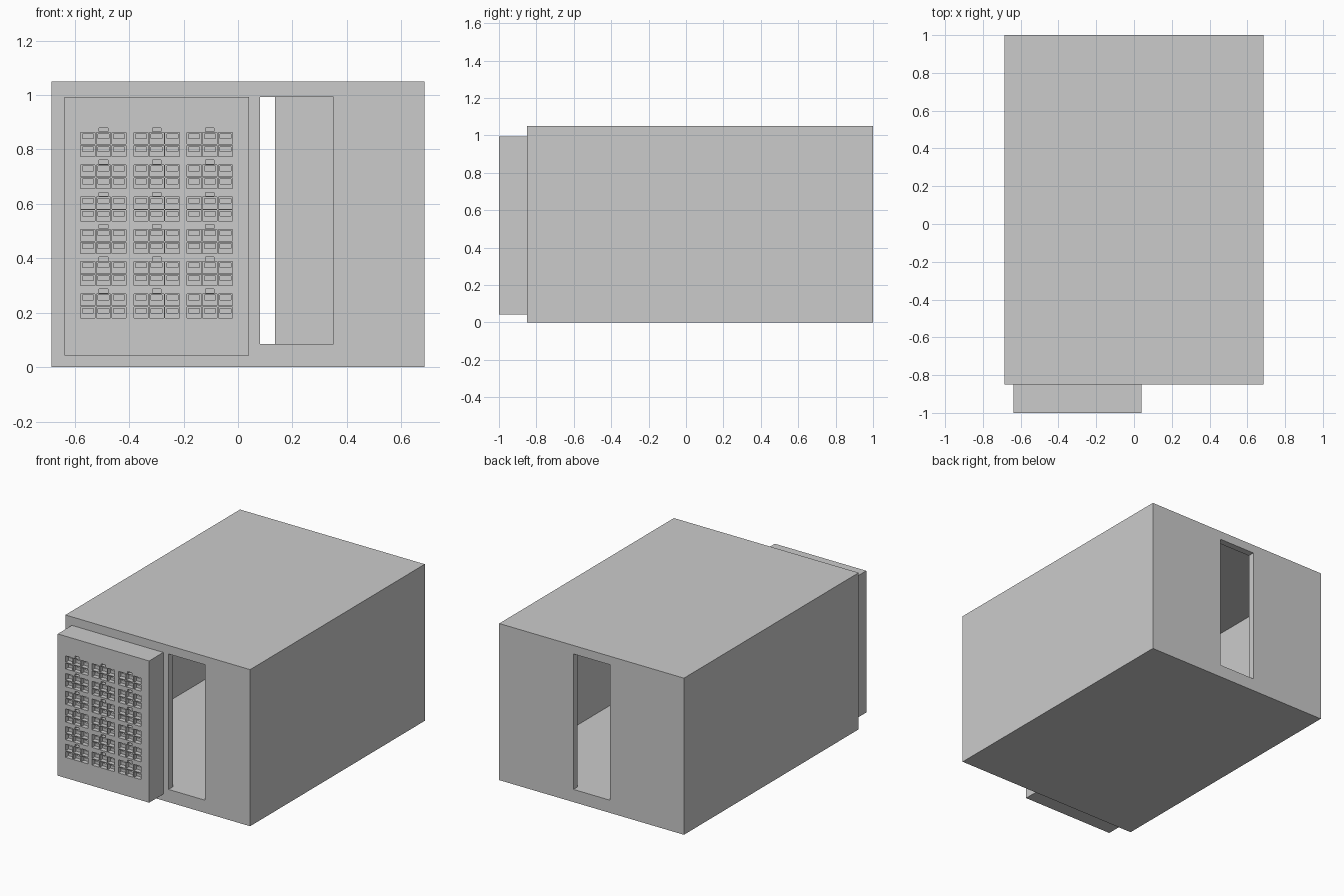
import bpy, bmesh
from mathutils import Vector

if "Cube" in bpy.data.objects:
    bpy.data.objects.remove(bpy.data.objects["Cube"])


def boxes(name, specs):
    """One mesh object made of boxes (x0, x1, y0, y1, z0, z1)."""
    bm = bmesh.new()
    for x0, x1, y0, y1, z0, z1 in specs:
        verts = bmesh.ops.create_cube(bm, size=1)["verts"]
        size = Vector((x1 - x0, y1 - y0, z1 - z0))
        bmesh.ops.scale(bm, vec=size, verts=verts)
        bmesh.ops.translate(bm, vec=((x0 + x1) / 2, (y0 + y1) / 2, (z0 + z1) / 2), verts=verts)
    mesh = bpy.data.meshes.new(name)
    bm.to_mesh(mesh)
    bm.free()
    obj = bpy.data.objects.new(name, mesh)
    bpy.context.collection.objects.link(obj)
    return obj


def cut(obj, name, specs):
    """Subtract boxes from obj and discard the cutter."""
    cutter = boxes(name, specs)
    cutter.hide_render = True
    mod = obj.modifiers.new(name, "BOOLEAN")
    mod.operation = "DIFFERENCE"
    mod.solver = "EXACT"
    mod.object = cutter
    bpy.context.view_layer.objects.active = obj
    bpy.ops.object.modifier_apply(modifier=name)
    bpy.data.objects.remove(cutter, do_unlink=True)


# Hollow building with a raised floor and thin walls
building = boxes("building_shell", [(-0.685, 0.685, -0.85, 1.0, 0, 1.05)])
cut(building, "room_cutter", [(-0.645, 0.645, -0.805, 0.955, 0.085, 1.01)])

# Front doorway (off centre) and back doorway (centred)
cut(building, "doorway_cutter", [
    (0.08, 0.35, -0.9, -0.75, 0.085, 0.993),
    (-0.135, 0.135, 0.9, 1.1, 0.085, 0.993),
])

# Thick facade panel beside the front doorway
panel = boxes("facade_panel", [(-0.637, 0.041, -1.0, -0.85, 0.043, 0.993)])

# Window groups: 3 x 2 sunken panes with a tab above, 3 columns by 6 rows
FRONT, PANE, DEEP = -1.05, -0.97, -0.955
panes, slots = [], []
for col in range(3):
    for row in range(6):
        left = -0.578 + col * 0.1955
        top = 0.862 - row * 0.1185
        for i in range(3):
            x = left + i * 0.0575
            for z1, height in ((top, 0.043), (top - 0.048, 0.04)):
                panes.append((x, x + 0.0525, FRONT, PANE, z1 - height, z1))
                slots.append((x + 0.006, x + 0.0465, -0.98, DEEP, z1 - 0.022, z1 - 0.005))
        mid = left + 0.08375
        panes.append((mid - 0.016, mid + 0.016, FRONT, PANE, top + 0.003, top + 0.017))
cut(panel, "pane_cutter", panes)
cut(panel, "slot_cutter", slots)
